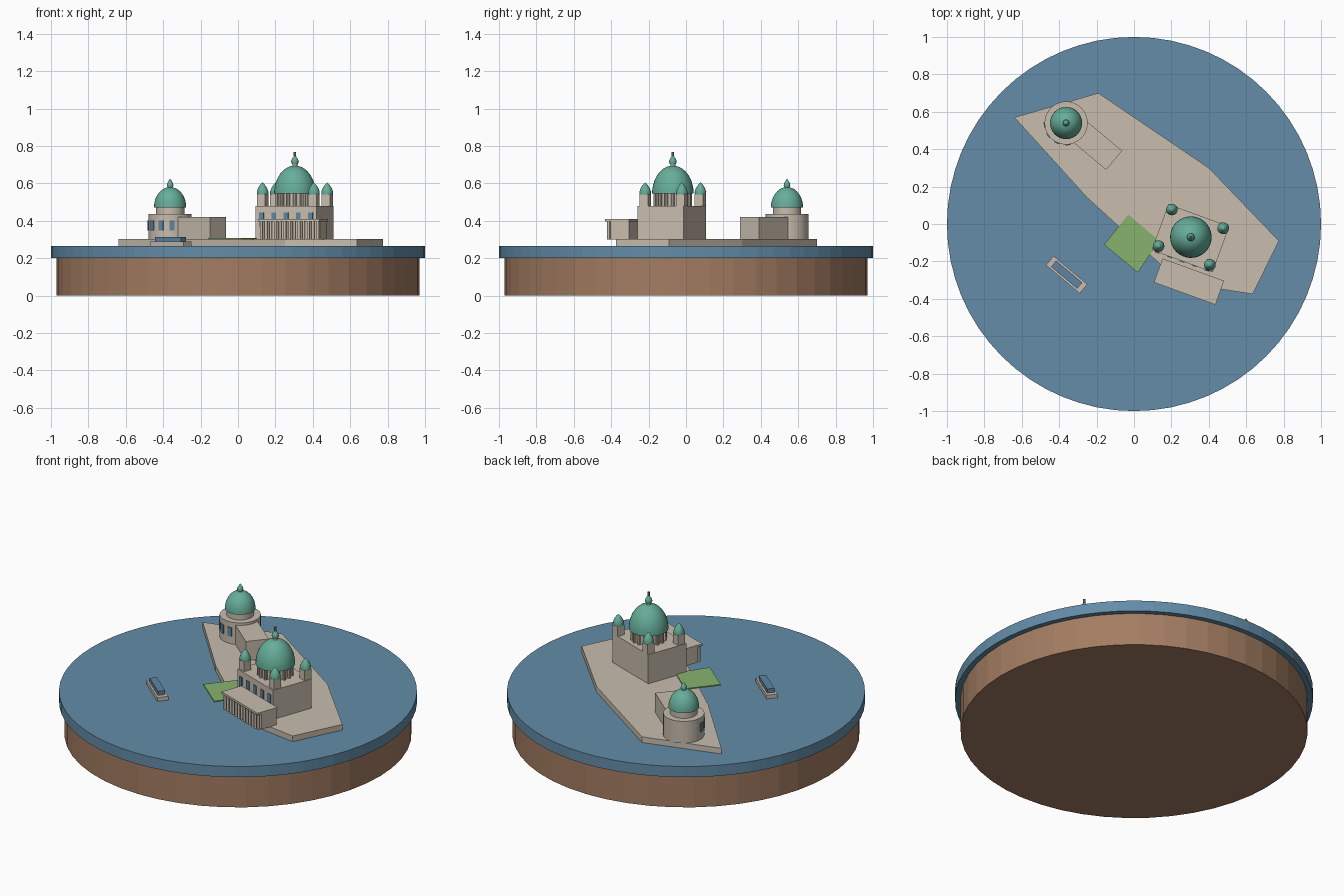
import bpy, bmesh, math
from mathutils import Matrix, Vector

cube = bpy.data.objects.get("Cube")
if cube:
    bpy.data.objects.remove(cube, do_unlink=True)


def material(name, r, g, b):
    m = bpy.data.materials.new(name)
    m.use_nodes = True
    m.diffuse_color = (r, g, b, 1)
    m.node_tree.nodes["Principled BSDF"].inputs["Base Color"].default_value = (r, g, b, 1)
    return m


WATER = material("water blue", 0.126, 0.264, 0.393)
EARTH = material("earth brown", 0.367, 0.205, 0.122)
STONE = material("pale stone", 0.58, 0.51, 0.42)
COPPER = material("copper green", 0.133, 0.42, 0.319)
GRASS = material("grass green", 0.243, 0.448, 0.155)
GLASS = material("window blue", 0.11, 0.235, 0.37)
BRONZE = material("dark bronze", 0.14, 0.13, 0.1)


def finish(name, bm, mat, smooth=False):
    bmesh.ops.recalc_face_normals(bm, faces=bm.faces)
    me = bpy.data.meshes.new(name)
    for f in bm.faces:
        f.smooth = smooth
    bm.to_mesh(me)
    bm.free()
    me.materials.append(mat)
    if smooth:
        me.set_sharp_from_angle(angle=math.radians(40))
    ob = bpy.data.objects.new(name, me)
    bpy.context.scene.collection.objects.link(ob)
    return ob


def lathe(name, mat, profile, at=(0, 0), segs=32, smooth=True):
    """Spin (radius, height) points; zero radius closes an end."""
    bm = bmesh.new()
    verts = [bm.verts.new((at[0] + r, at[1], z)) for r, z in profile]
    edges = [bm.edges.new(p) for p in zip(verts, verts[1:])]
    bmesh.ops.spin(bm, geom=verts + edges, cent=(*at, 0), axis=(0, 0, 1),
                   angle=math.tau, steps=segs)
    bmesh.ops.remove_doubles(bm, verts=bm.verts, dist=1e-5)
    return finish(name, bm, mat, smooth)


def cylinder(name, mat, r, z0, z1, **kw):
    return lathe(name, mat, [(0, z0), (r, z0), (r, z1), (0, z1)], **kw)


def dome(name, r, z0, z1, at, point=1.0):
    steps = 10
    prof = [(0, z0)]
    for i in range(steps + 1):
        a = math.pi / 2 * i / steps
        prof.append((r * max(math.cos(a), 0) ** point, z0 + (z1 - z0) * math.sin(a)))
    prof[-1] = (0, z1)
    return lathe(name, COPPER, prof, at)


def prism(name, mat, outline, z0, z1):
    bm = bmesh.new()
    face = bm.faces.new([bm.verts.new((x, y, z0)) for x, y in outline])
    up = bmesh.ops.extrude_face_region(bm, geom=[face])["geom"]
    bmesh.ops.translate(bm, vec=(0, 0, z1 - z0),
                        verts=[v for v in up if isinstance(v, bmesh.types.BMVert)])
    return finish(name, bm, mat)


class Frame:
    """Local plan axes of a rotated building."""

    def __init__(self, x, y, degrees):
        self.origin = Vector((x, y))
        self.turn = Matrix.Rotation(math.radians(degrees), 2)

    def at(self, u, v):
        return self.origin + self.turn @ Vector((u, v))

    def box(self, name, mat, u, v, w, d, z0, z1):
        corners = [(-1, -1), (1, -1), (1, 1), (-1, 1)]
        pts = [self.at(u + a * w / 2, v + b * d / 2) for a, b in corners]
        return prism(name, mat, pts, z0, z1)


def lantern(name, at, r, z0, z1):
    h = z1 - z0
    lathe(name, COPPER, [(0, z0), (r * .7, z0), (r, z0 + h * .3), (r * .85, z0 + h * .5),
                         (r * .4, z0 + h * .8), (0, z1)], at, 16)


# Round base and water
cylinder("earth_base", EARTH, 0.97, 0, 0.2, segs=48, smooth=False)
cylinder("water_disc", WATER, 1, 0.2, 0.266, segs=64, smooth=False)

# Island and lawn
prism("island", STONE, [(-.64, .57), (-.19, .7), (.4, .3), (.775, -.09), (.635, -.375),
                        (.25, -.315), (-.25, .14)], 0.26, 0.301)
prism("lawn", GRASS, [(-.03, .05), (.135, -.09), (.02, -.26), (-.16, -.11)], 0.3, 0.307)

# Cathedral body
TOP = 0.48
hall = Frame(0.302, -0.076, -20)
hall.box("cathedral_body", STONE, 0, 0, .347, .261, 0.3, TOP)
for i in range(5):
    hall.box("cathedral_window", GLASS, (i - 2) * .07, -.131, .026, .008, .37, .445)

# Corner towers with pointed caps
for su in (-1, 1):
    for sv in (-1, 1):
        u, v = su * .146, sv * .104 + .006
        hall.box("corner_tower", STONE, u, v, .048, .048, TOP, .542)
        p = hall.at(u, v)
        lathe("tower_cap", COPPER, [(0, .54), (.03, .54), (.031, .555), (.024, .575),
                                    (.012, .593), (0, .605)], p, 20)

# Colonnaded drum and main dome
c = hall.at(0, .006)
cylinder("main_drum", STONE, .088, TOP, .546, at=c)
for i in range(16):
    a = math.tau * i / 16
    cylinder("drum_column", STONE, .009, TOP, .546, segs=8,
             at=c + Vector((math.cos(a), math.sin(a))) * .094)
dome("main_dome", .111, .545, .695, c)
cylinder("main_lantern_neck", STONE, .013, .68, .71, at=c, segs=16)
lantern("main_lantern", c, .021, .7, .752)
cylinder("main_finial", BRONZE, .007, .745, .768, at=c, segs=10)

# Front portico
porch = Frame(.294, -.308, -20)
porch.box("portico_wall", STONE, 0, .013, .342, .104, .3, .397)
porch.box("portico_roof", STONE, 0, 0, .35, .136, .396, .409)
for i in range(13):
    cylinder("portico_column", STONE, .008, .3, .397, segs=10,
             at=porch.at((i - 6) * .0268, -.054))

# Rotunda with side windows
rot = Vector((-.363, .54))
cylinder("rotunda_wall", STONE, .115, .3, .435, at=rot, segs=40)
for i in range(5):
    deg = -175 + 30 * i
    side = Frame(rot.x, rot.y, deg)
    side.box("rotunda_window", GLASS, .115, 0, .009, .028, .348, .402)
cylinder("rotunda_drum", STONE, .076, .435, .475, at=rot)
dome("rotunda_dome", .086, .472, .58, rot)
lantern("rotunda_lantern", rot, .018, .575, .625)

# Long wing of the rotunda
wing = Frame(rot.x, rot.y, -40)
wing.box("rotunda_wing", STONE, .19, .012, .27, .133, .3, .42)

# Small boat
boat = Frame(-.36, -.271, -40)
boat.box("boat_hull", STONE, 0, 0, .236, .064, .262, .289)
boat.box("boat_cabin", GLASS, 0, 0, .182, .042, .288, .314)
